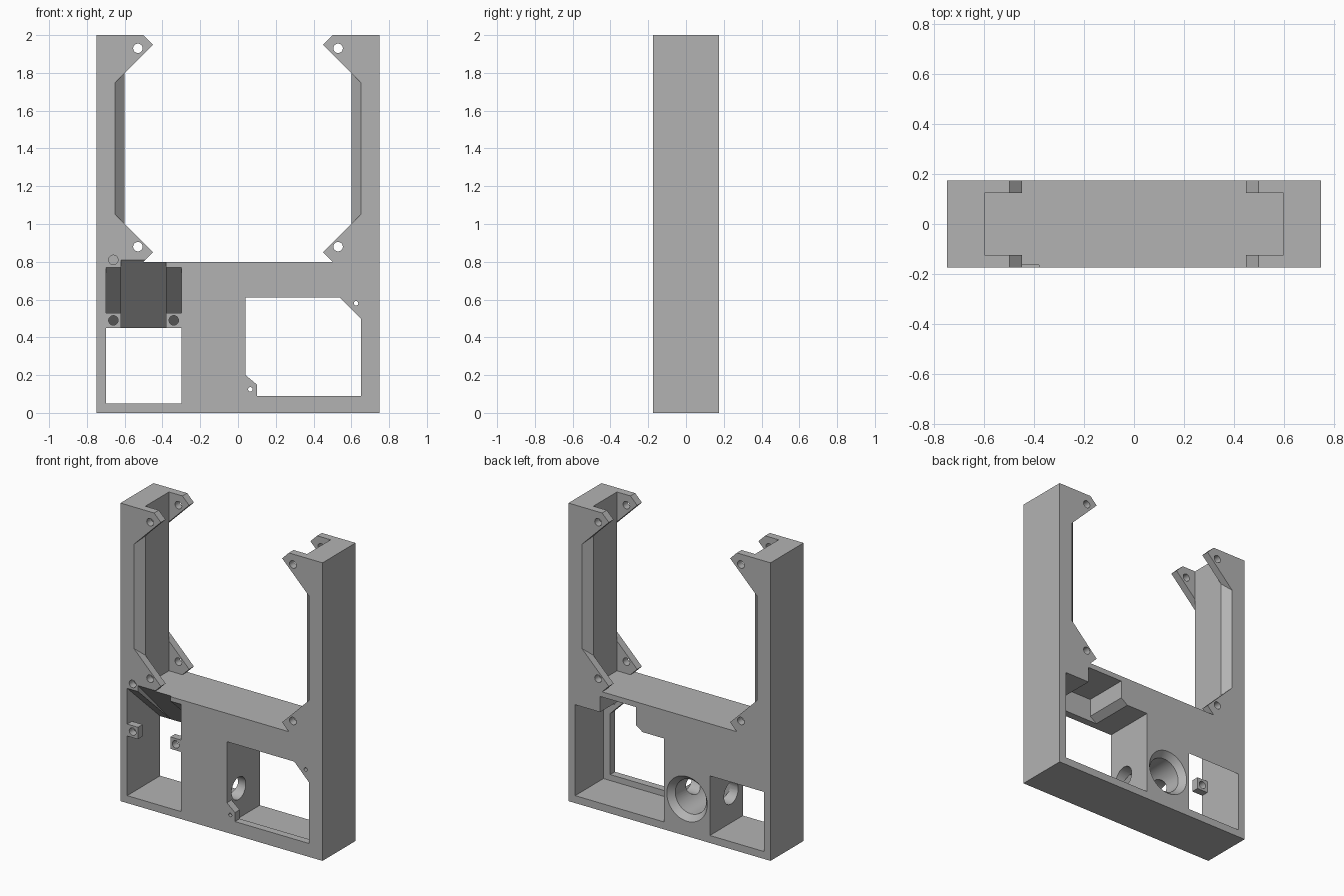
import bpy
import bmesh
import math

cube = bpy.data.objects.get("Cube")
if cube:
    bpy.data.objects.remove(cube, do_unlink=True)

grey = bpy.data.materials.new("plain grey")
grey.use_nodes = True
colour = (0.45, 0.45, 0.45, 1)
grey.diffuse_color = colour
grey.node_tree.nodes["Principled BSDF"].inputs["Base Color"].default_value = colour


def loft(name, rings):
    """Closed solid through rings of matching 3D points."""
    bm = bmesh.new()
    loops = [[bm.verts.new(p) for p in ring] for ring in rings]
    n = len(loops[0])
    for a, b in zip(loops, loops[1:]):
        for i in range(n):
            j = (i + 1) % n
            bm.faces.new((a[i], a[j], b[j], b[i]))
    bm.faces.new(loops[0])
    bm.faces.new(loops[-1])
    bmesh.ops.recalc_face_normals(bm, faces=bm.faces)
    mesh = bpy.data.meshes.new(name)
    bm.to_mesh(mesh)
    bm.free()
    mesh.materials.append(grey)
    ob = bpy.data.objects.new(name, mesh)
    bpy.context.collection.objects.link(ob)
    return ob


def prism_y(name, pts, y0, y1):
    return loft(name, [[(x, y, z) for x, z in pts] for y in (y0, y1)])


def prism_x(name, pts, x0, x1):
    return loft(name, [[(x, y, z) for y, z in pts] for x in (x0, x1)])


def box(name, x0, x1, y0, y1, z0, z1):
    return prism_y(name, [(x0, z0), (x1, z0), (x1, z1), (x0, z1)], y0, y1)


def circle(u, v, r, n=32):
    return [(u + r * math.cos(math.tau * i / n), v + r * math.sin(math.tau * i / n))
            for i in range(n)]


def cut(body, cutter):
    """Subtract the cutter, bake the result and remove the cutter."""
    cutter.hide_render = True
    mod = body.modifiers.new("cut", 'BOOLEAN')
    mod.operation = 'DIFFERENCE'
    mod.solver = 'EXACT'
    mod.object = cutter
    bpy.context.view_layer.update()
    evaluated = body.evaluated_get(bpy.context.evaluated_depsgraph_get())
    mesh = bpy.data.meshes.new_from_object(evaluated)
    body.modifiers.clear()
    body.data = mesh
    bpy.data.objects.remove(cutter, do_unlink=True)


frame = box("frame", -0.75, 0.75, -0.175, 0.175, 0, 2)

# Open upper bay between the two arms
cut(frame, box("bay", -0.6, 0.6, -0.125, 0.125, 0.8, 2.1))


# Front and back lips with bevelled arm edges and corner tabs
def lip_outline(t):
    half = [(0.5, 0.8), (0.45, 0.85), (0.65 - t, 1.05 - t), (0.65 - t, 1.75 + t),
            (0.45, 1.95), (0.6, 2.1)]
    return half + [(-x, z) for x, z in reversed(half)]


for side in (-1, 1):
    cut(frame, loft("lip_opening", [
        [(x, side * y, z) for x, z in lip_outline(0.175 - y)]
        for y in (0.185, 0.115)]))

# Screw holes through the corner tabs
for x in (-0.53, 0.53):
    for z in (0.88, 1.93):
        cut(frame, prism_y("tab_hole", circle(x, z, 0.025), -0.2, 0.2))

# Hooded bay: sloping ceiling, steeper in the middle
for x0, x1, top in ((-0.7, -0.3, 0.77), (-0.62, -0.38, 0.81)):
    cut(frame, prism_x("hood_bay", [(-0.175, 0.05), (-0.2, 0.05), (-0.2, top),
                                    (-0.175, top), (0.175, 0.45), (0.2, 0.45),
                                    (0.2, 0.05)], x0, x1))
cut(frame, prism_y("pilot_hole", circle(-0.66, 0.81, 0.025), -0.2, -0.125))

# Large window: front opening with two chamfered corners
cut(frame, prism_y("window", [(0.04, 0.2), (0.04, 0.61), (0.54, 0.61), (0.65, 0.5),
                              (0.65, 0.09), (0.1, 0.09), (0.1, 0.15)], -0.2, 0))
# Wider pocket behind the window, with a raised notch
cut(frame, prism_y("pocket", [(0.04, 0.05), (0.7, 0.05), (0.7, 0.66), (0.515, 0.66),
                              (0.515, 0.765), (0.25, 0.765), (0.25, 0.645),
                              (0.2, 0.61), (0.04, 0.61)], -0.125, 0.2))
for x, z in ((0.625, 0.58), (0.065, 0.125)):
    cut(frame, prism_y("window_hole", circle(x, z, 0.012, 16), -0.2, -0.1))

# Round socket in the back with a flared rim
rim = [(0.2, 0.15), (0.175, 0.15)]
for i in range(1, 7):
    a = math.pi / 2 * i / 6
    rim.append((0.175 - 0.04 * math.sin(a), 0.115 + 0.035 * (1 - math.sin(a)) ))
rim.append((-0.125, 0.11))
cut(frame, loft("socket", [[(x, y, z) for x, z in circle(-0.13, 0.25, r, 48)]
                           for y, r in rim]))

# Cable tunnel joining the bay, the socket and the pocket
cut(frame, prism_x("tunnel", circle(-0.05, 0.25, 0.075), -0.35, 0.08))

# Drilled mounting lugs in the hooded bay
for name, x0 in (("right_lug", -0.7), ("left_lug", -0.38)):
    lug = box(name, x0, x0 + 0.08, -0.175, -0.125, 0.45, 0.53)
    cut(lug, prism_y("lug_hole", circle(x0 + 0.04, 0.49, 0.025), -0.2, -0.1))

# Smooth round surfaces, keep hard edges sharp
bpy.ops.object.select_all(action='DESELECT')
for ob in bpy.context.collection.objects:
    if ob.type == 'MESH' and (ob == frame or ob.name.endswith("_lug")):
        ob.select_set(True)
        bpy.context.view_layer.objects.active = ob
bpy.ops.object.shade_smooth_by_angle(angle=math.radians(25))
